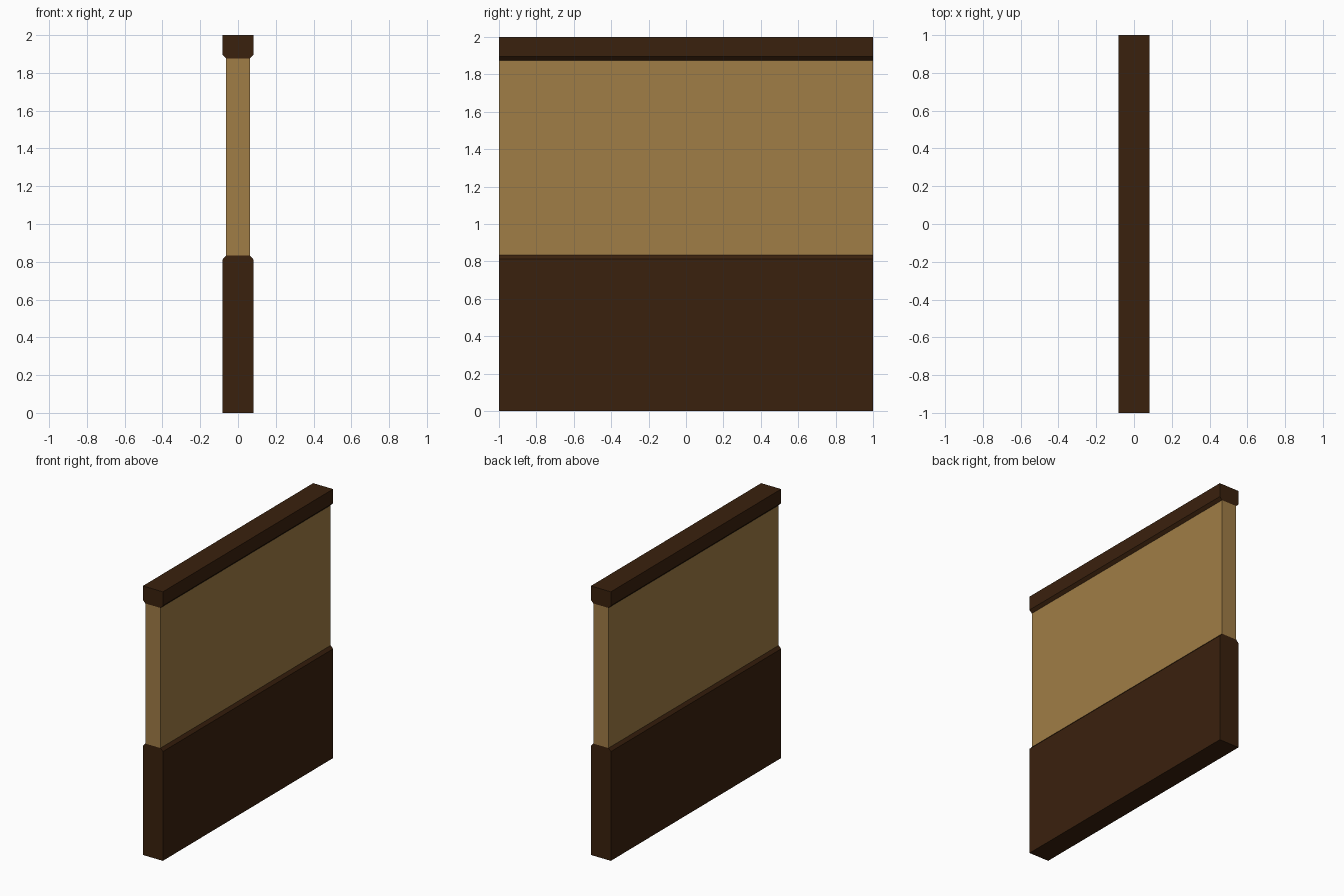
import bpy
import bmesh

cube = bpy.data.objects.get("Cube")
if cube:
    bpy.data.objects.remove(cube, do_unlink=True)

HALF_LENGTH = 1.0
TRIM = 0.082      # half thickness of the wood trim
WALL = 0.0625     # half thickness of the plaster


def make_material(name, color):
    mat = bpy.data.materials.new(name)
    mat.use_nodes = True
    mat.diffuse_color = color
    bsdf = mat.node_tree.nodes["Principled BSDF"]
    bsdf.inputs["Base Color"].default_value = color
    bsdf.inputs["Roughness"].default_value = 0.9
    return mat


def make_bar(name, half_profile, mat):
    """Mirror a (half width, height) profile in x and extrude it along y."""
    outline = half_profile + [(-x, z) for x, z in reversed(half_profile)]
    bm = bmesh.new()
    face = bm.faces.new([bm.verts.new((x, -HALF_LENGTH, z)) for x, z in outline])
    ext = bmesh.ops.extrude_face_region(bm, geom=[face])
    verts = [g for g in ext["geom"] if isinstance(g, bmesh.types.BMVert)]
    bmesh.ops.translate(bm, verts=verts, vec=(0, 2 * HALF_LENGTH, 0))
    bmesh.ops.recalc_face_normals(bm, faces=bm.faces)
    mesh = bpy.data.meshes.new(name)
    bm.to_mesh(mesh)
    bm.free()
    mesh.materials.append(mat)
    obj = bpy.data.objects.new(name, mesh)
    bpy.context.collection.objects.link(obj)
    return obj


dark_wood = make_material("dark wood", (0.042, 0.015, 0.004, 1))
tan_plaster = make_material("tan plaster", (0.352, 0.205, 0.061, 1))

# Lower wood panelling with a chamfered top edge
make_bar("lower_panelling", [(TRIM, 0), (TRIM, 0.812), (WALL, 0.833)], dark_wood)

# Plaster wall
make_bar("plaster_wall", [(WALL, 0.833), (WALL, 1.875)], tan_plaster)

# Top rail with a chamfered bottom edge
make_bar("top_rail", [(WALL, 1.875), (TRIM, 1.896), (TRIM, 2)], dark_wood)
